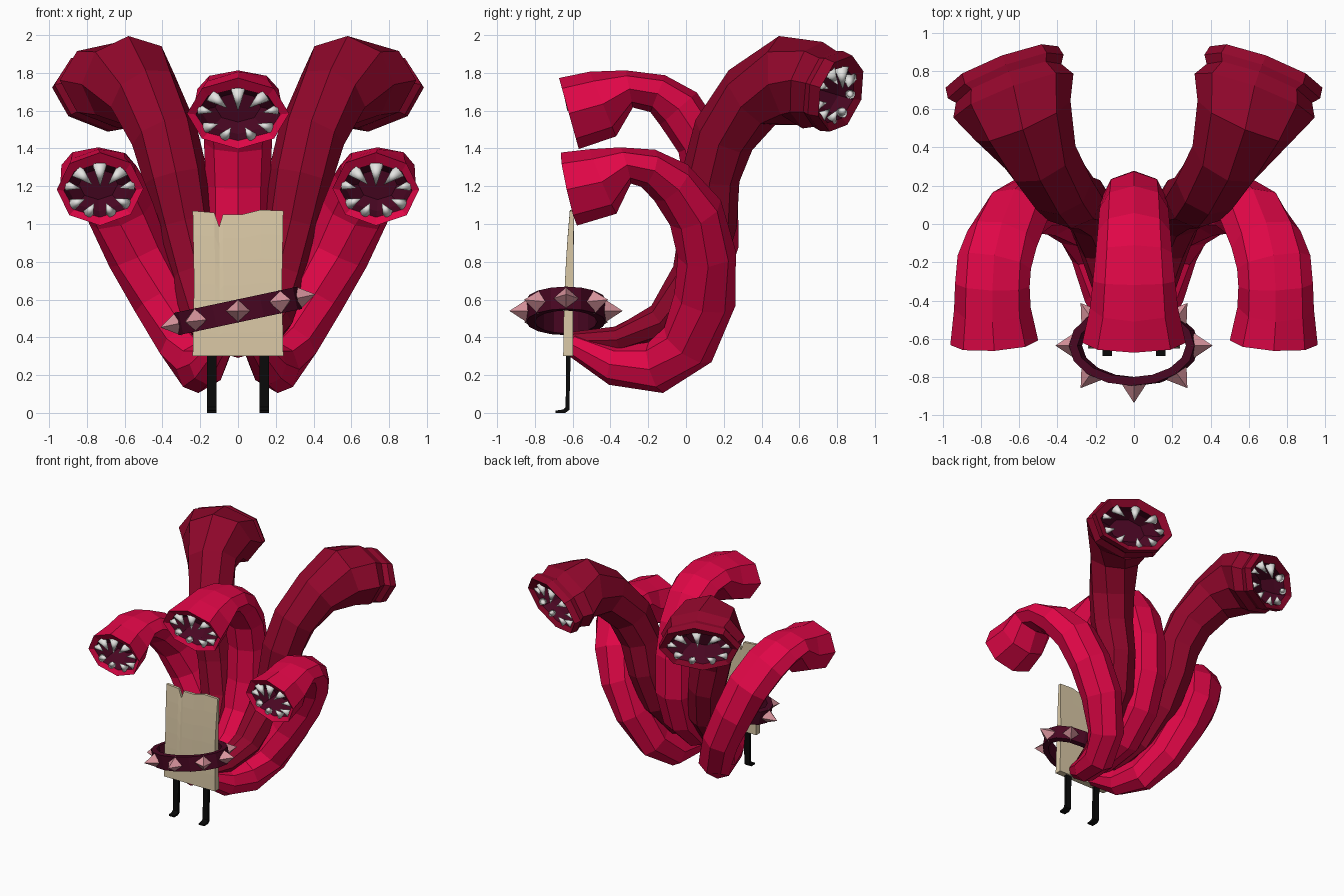
import bpy, bmesh, math
from mathutils import Vector, Matrix

if "Cube" in bpy.data.objects:
    bpy.data.objects.remove(bpy.data.objects["Cube"])


def material(name, rgb):
    m = bpy.data.materials.new(name)
    m.diffuse_color = (*rgb, 1)
    m.use_nodes = True
    m.node_tree.nodes["Principled BSDF"].inputs["Base Color"].default_value = m.diffuse_color
    return m


BRIGHT = material("bright crimson", (0.74, 0.002, 0.062))
DARK = material("dark crimson", (0.28, 0.002, 0.024))
MAROON = material("maroon", (0.066, 0.002, 0.016))
TAN = material("tan", (0.70, 0.58, 0.38))
PINK = material("pink", (0.70, 0.30, 0.34))
WHITE = material("tooth white", (0.78, 0.78, 0.76))
BLACK = material("black", (0.003, 0.003, 0.003))


def finish(name, bm, mats, smooth=False):
    bmesh.ops.recalc_face_normals(bm, faces=bm.faces[:])
    me = bpy.data.meshes.new(name)
    bm.to_mesh(me)
    bm.free()
    for m in mats:
        me.materials.append(m)
    for p in me.polygons:
        p.use_smooth = smooth
    ob = bpy.data.objects.new(name, me)
    bpy.context.collection.objects.link(ob)
    return ob


def cone(bm, base, direction, r, length, sides):
    d = Vector(direction).normalized()
    rot = d.to_track_quat('Z', 'Y').to_matrix().to_4x4()
    mat = Matrix.Translation(Vector(base) + d * length / 2) @ rot
    bmesh.ops.create_cone(bm, cap_ends=True, segments=sides, radius1=r, radius2=0,
                          depth=length, matrix=mat)


# Tentacle: octagonal sweep along (x, y, z, half width, half thickness), ending in a toothed mouth
def tentacle(name, path, s, skin):
    pts = [Vector((p[0] * s, p[1], p[2])) for p in path]
    bm = bmesh.new()
    rings = []

    def ring(c, a, b, rx, rn):
        rings.append([bm.verts.new(c + a * rx * math.cos(i * math.pi / 4)
                                   + b * rn * math.sin(i * math.pi / 4)) for i in range(8)])

    for i, c in enumerate(pts):
        t = (pts[min(i + 1, len(pts) - 1)] - pts[max(i - 1, 0)]).normalized()
        side = Vector((1, 0, 0))
        side = (side - t * side.dot(t)).normalized()
        up = t.cross(side)
        rx, rn = path[i][3:]
        ring(c, side, up, rx, rn)
    # lip and hollow mouth, opening set slightly low
    outer = len(rings)
    low = up * (-0.012 if up.z > 0 else 0.012)
    for kx, kn, depth in ((0.83, 0.74, 0.025), (0.74, 0.66, 0.10), (0.45, 0.42, 0.17)):
        ring(c + low - t * depth, side, up, rx * kx, rn * kn)
    for j in range(len(rings) - 1):
        a, b = rings[j], rings[j + 1]
        for i in range(8):
            f = bm.faces.new((a[i], a[(i + 1) % 8], b[(i + 1) % 8], b[i]))
            f.material_index = 1 if j >= outer else 0
    bm.faces.new(rings[0])
    bm.faces.new(rings[-1]).material_index = 1
    finish(name, bm, [skin, MAROON])
    # teeth: large ones above, small ones below
    if up.z < 0:
        up = -up
    bm = bmesh.new()
    for deg, r, ln in ((90, .040, .12), (48, .038, .11), (132, .038, .11), (10, .027, .08), (170, .027, .08),
                       (215, .030, .08), (250, .030, .075), (290, .030, .075), (325, .030, .08)):
        a = math.radians(deg)
        out = side * rx * 1.04 * math.cos(a) + up * rn * 0.94 * math.sin(a)
        cone(bm, c + low + out * 0.74 - t * 0.04, -out.normalized() + t * 0.4, r, ln, 10)
    finish(name + "_teeth", bm, [WHITE], True)


CENTRE = [(0, -.60, .37, .06, .05), (0, -.38, .37, .11, .08), (0, -.13, .45, .14, .12),
          (0, .05, .64, .16, .14), (0, .13, .90, .17, .15), (0, .135, 1.20, .17, .14),
          (0, .08, 1.43, .18, .13), (0, -.04, 1.61, .19, .13), (0, -.15, 1.69, .20, .105),
          (0, -.30, 1.715, .215, .10), (0, -.44, 1.635, .23, .185), (0, -.62, 1.585, .27, .195)]
LOWER = [(.08, -.60, .36, .06, .06), (.16, -.38, .25, .10, .105), (.21, -.16, .24, .12, .14),
         (.29, .01, .36, .135, .155), (.41, .10, .60, .15, .165), (.53, .11, .84, .165, .155),
         (.62, .05, 1.06, .18, .15), (.69, -.08, 1.22, .19, .13), (.73, -.20, 1.295, .195, .105),
         (.74, -.32, 1.31, .195, .10), (.74, -.44, 1.225, .20, .185), (.73, -.62, 1.185, .23, .198)]
REAR = [(.06, -.60, .38, .05, .05), (.12, -.35, .39, .09, .07), (.17, -.12, .49, .12, .10),
        (.22, .05, .72, .14, .13), (.28, .12, 1.0, .15, .15), (.33, .13, 1.25, .17, .155),
        (.39, .20, 1.47, .18, .17), (.49, .35, 1.67, .20, .19), (.58, .54, 1.76, .27, .24),
        (.63, .67, 1.735, .335, .235), (.655, .735, 1.715, .295, .21), (.67, .77, 1.705, .325, .22),
        (.69, .82, 1.69, .315, .21)]

tentacle("centre_tentacle", CENTRE, 1, BRIGHT)
for s, label in ((-1, "left"), (1, "right")):
    tentacle(label + "_lower_tentacle", LOWER, s, BRIGHT)
    tentacle(label + "_rear_tentacle", REAR, s, DARK)

# Board: curved sheet with a notched top edge
bm = bmesh.new()
cols = [(-.24, 1.07), (-.125, 1.06), (-.10, .985), (-.08, 1.05), (.02, 1.05), (.12, 1.075), (.24, 1.07)]
N = 6
front, back = [], []
for x, top in cols:
    fr, bk = [], []
    for j in range(N + 1):
        u = j / N
        z = 0.30 + (top - 0.30) * u
        xx = x * (0.97 + 0.03 * abs(2 * u - 1))
        y = -0.65 + 0.035 * u * u
        fr.append(bm.verts.new((xx, y, z)))
        bk.append(bm.verts.new((xx, y + 0.052 - 0.03 * u * u, z)))
    front.append(fr)
    back.append(bk)
last = len(cols) - 1
for i in range(last):
    for j in range(N):
        for g in (front, back):
            bm.faces.new((g[i][j], g[i + 1][j], g[i + 1][j + 1], g[i][j + 1]))
    for j in (0, N):
        bm.faces.new((front[i][j], front[i + 1][j], back[i + 1][j], back[i][j]))
for i in (0, last):
    for j in range(N):
        bm.faces.new((front[i][j], front[i][j + 1], back[i][j + 1], back[i][j]))
finish("board", bm, [TAN])

# Legs with small forward feet: extruded side profile
profile = [(-.610, .33), (-.635, .33), (-.637, .03), (-.65, .018), (-.69, .012), (-.69, 0), (-.64, 0), (-.618, .015)]
for s, label in ((-1, "left"), (1, "right")):
    bm = bmesh.new()
    a = [bm.verts.new((s * .14 - .025, y, z)) for y, z in profile]
    b = [bm.verts.new((s * .14 + .025, y, z)) for y, z in profile]
    bm.faces.new(a)
    bm.faces.new(b)
    for i in range(8):
        k = (i + 1) % 8
        bm.faces.new((a[i], a[k], b[k], b[i]))
    finish(label + "_leg", bm, [BLACK])

# Tilted belt and its spikes
tilt = Matrix.Translation((0, -.635, .54)) @ Matrix.Rotation(-0.21, 4, 'Y')
bm = bmesh.new()
section = [(0, -.06), (0, .06), (-.045, .06), (-.045, -.06)]
loops = []
for i in range(16):
    a = i * math.tau / 16
    loops.append([bm.verts.new(tilt @ Vector(((.335 + o) * math.cos(a), (.21 + o) * math.sin(a), h)))
                  for o, h in section])
for i in range(16):
    a, b = loops[i], loops[(i + 1) % 16]
    for k in range(4):
        m = (k + 1) % 4
        bm.faces.new((a[k], b[k], b[m], a[m]))
finish("belt", bm, [MAROON])

bm = bmesh.new()
for i in range(8):
    a = i * math.tau / 8
    base = tilt @ Vector((.32 * math.cos(a), .20 * math.sin(a), 0))
    d = tilt.to_3x3() @ Vector((math.cos(a) / .33, math.sin(a) / .24, 0))
    cone(bm, base, d, .065, .10, 4)
finish("belt_spikes", bm, [PINK])
